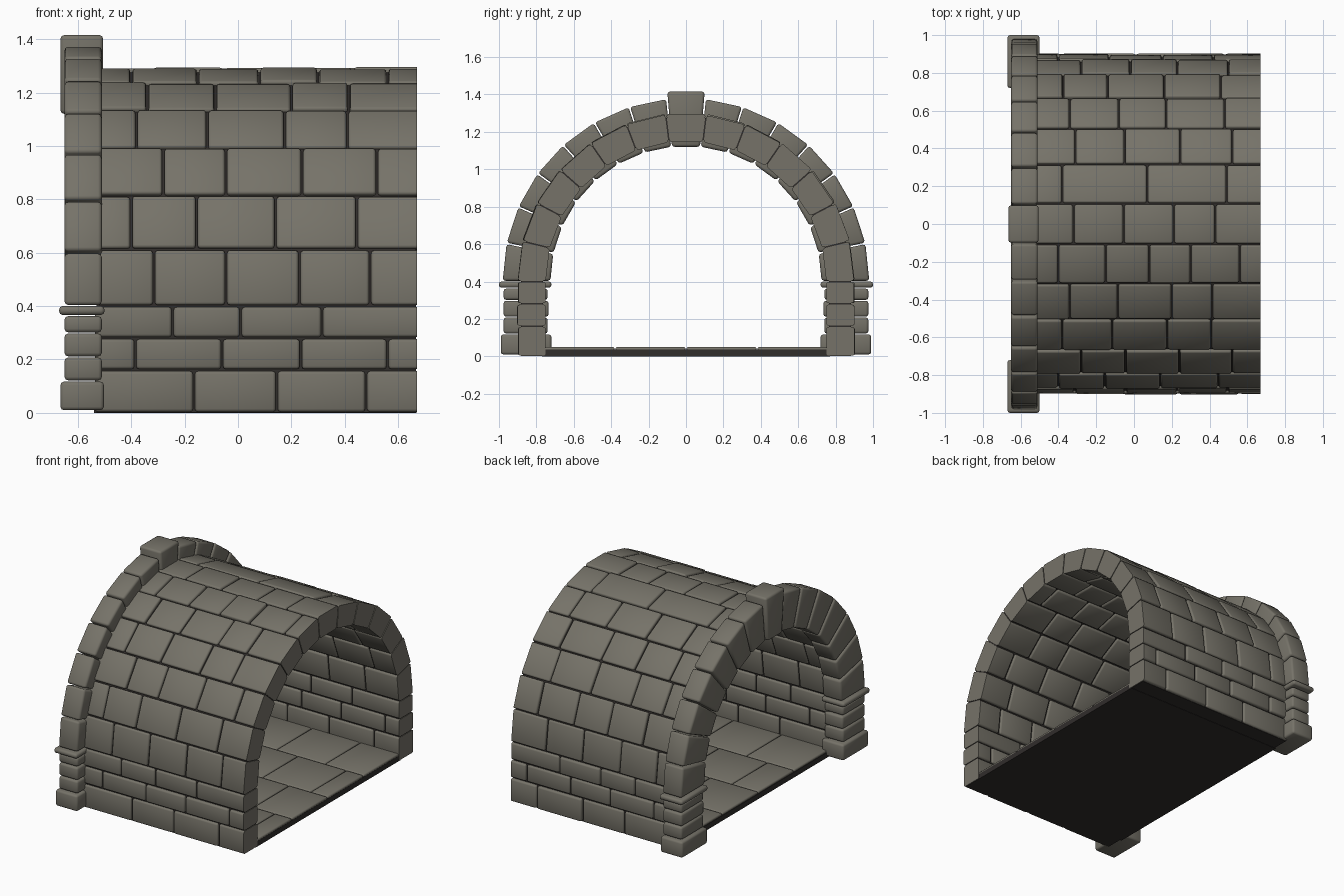
import bpy, bmesh, random
from math import sin, cos, radians

if "Cube" in bpy.data.objects:
    bpy.data.objects.remove(bpy.data.objects["Cube"])
random.seed(4)

SPRING = 0.4               # height where the arch starts
START, END = -0.54, 0.67   # tunnel length along x
INNER, OUTER = 0.75, 0.9   # tunnel wall radii


def material(name, rgb):
    m = bpy.data.materials.new(name)
    m.use_nodes = True
    m.diffuse_color = (*rgb, 1)
    bsdf = next(n for n in m.node_tree.nodes if n.type == "BSDF_PRINCIPLED")
    bsdf.inputs["Base Color"].default_value = (*rgb, 1)
    bsdf.inputs["Roughness"].default_value = 0.8
    return m


STONE = material("grey stone", (0.18, 0.17, 0.14))
MORTAR = material("dark mortar", (0.03, 0.026, 0.024))


def polar(r, deg):
    """Point on the arch; zero degrees is the front spring line."""
    a = radians(deg)
    return (-r * cos(a), SPRING + r * sin(a))


def arc_quad(r0, r1, a0, a1, gap):
    """Wedge cross-section between two radii and two angles."""
    g = gap * 57.3
    return [polar(r0, a0 + g / r0), polar(r1, a0 + g / r1),
            polar(r1, a1 - g / r1), polar(r0, a1 - g / r0)]


def rect(y0, y1, z0, z1):
    return [(y0, z0), (y1, z0), (y1, z1), (y0, z1)]


def prism(bm, outline, x0, x1, bevel=0.0, open_end=False):
    """Extrude a y-z outline along x, with rounded edges."""
    part = bmesh.new()
    a = [part.verts.new((x0, y, z)) for y, z in outline]
    b = [part.verts.new((x1, y, z)) for y, z in outline]
    n = len(outline)
    part.faces.new(a)
    part.faces.new(b[::-1])
    for i in range(n):
        j = (i + 1) % n
        part.faces.new((a[i], b[i], b[j], a[j]))
    bmesh.ops.recalc_face_normals(part, faces=part.faces)
    if bevel:
        edges = [e for e in part.edges
                 if not (open_end and all(v.co.x > x1 - 1e-5 for v in e.verts))]
        bmesh.ops.bevel(part, geom=edges, offset=bevel, segments=2,
                        profile=0.5, affect="EDGES", clamp_overlap=True)
    for e in part.edges:
        e.smooth = bool(bevel) and e.calc_face_angle(3) < radians(60)
    for f in part.faces:
        f.smooth = bool(bevel)
    temp = bpy.data.meshes.new("temp")
    part.to_mesh(temp)
    part.free()
    bm.from_mesh(temp)
    bpy.data.meshes.remove(temp)


def finish(bm, name, mat):
    me = bpy.data.meshes.new(name)
    bm.to_mesh(me)
    bm.free()
    me.materials.append(mat)
    ob = bpy.data.objects.new(name, me)
    bpy.context.collection.objects.link(ob)
    return ob


def course(bm, joints, make_outline):
    """Lay one row of bricks along the tunnel, split at the joints."""
    stops = [START] + joints + [END]
    for x0, x1 in zip(stops, stops[1:]):
        last = x1 == END
        prism(bm, make_outline(random.uniform(-0.005, 0.003)),
              x0 + 0.004, x1 if last else x1 - 0.004, 0.011, last)


# Straight wall courses below the spring line, mirrored front to back
LEG_LEVELS = [0.0, 0.16, 0.28, SPRING]
LEG_JOINTS = [[-.165, .145, .48], [-.385, -.06, .235, .56], [-.245, .01, .315]]
bm = bmesh.new()
for side in (-1, 1):
    for z0, z1, joints in zip(LEG_LEVELS, LEG_LEVELS[1:], LEG_JOINTS):
        course(bm, joints, lambda d: rect(side * INNER, side * (OUTER + d),
                                          z0 + 0.004, z1 - 0.004))
finish(bm, "wall_bricks", STONE)

# Vault courses, from the front spring line over to the back one
VAULT_JOINTS = [
    [-.315, -.045, .23, .495], [-.4, -.155, .14, .445], [-.28, -.045, .24, .52],
    [-.38, -.115, .175, .41], [-.34, -.085, .2, .415], [-.4, -.15, .08, .3, .56],
    [-.32, -.055, .21, .43], [-.38, .07, .49], [-.31, -.05, .245, .52],
    [-.34, -.08, .17, .48], [-.375, -.14, .16, .46], [-.28, -.02, .23, .5],
    [-.4, -.13, .15, .42]]
STEP = 180 / len(VAULT_JOINTS)
bm = bmesh.new()
for i, joints in enumerate(VAULT_JOINTS):
    course(bm, joints, lambda d: arc_quad(INNER, OUTER + d, i * STEP,
                                          (i + 1) * STEP, 0.004))
finish(bm, "vault_bricks", STONE)

# Mortar core inside the wall
bm = bmesh.new()
IN, OUT = INNER + 0.014, OUTER - 0.018
for i in range(len(VAULT_JOINTS)):
    prism(bm, arc_quad(IN, OUT, i * STEP, (i + 1) * STEP, 0), START + 0.01, END - 0.004)
for side in (-1, 1):
    prism(bm, rect(side * IN, side * OUT, 0.002, SPRING), START + 0.01, END - 0.004)
finish(bm, "mortar_core", MORTAR)

# Floor base and staggered paving slabs
bm = bmesh.new()
prism(bm, rect(-0.77, 0.77, 0, 0.036), START, END - 0.002)
finish(bm, "floor_base", MORTAR)

bm = bmesh.new()
LANE = 0.38
for lane in range(4):
    y0 = (lane - 2) * LANE
    stops = [START] + [START + (0.2 if lane % 2 else 0.36) + k * 0.36
                       for k in range(3)] + [END]
    for x0, x1 in zip(stops, stops[1:]):
        prism(bm, rect(y0 + 0.003, y0 + LANE - 0.003, 0.012, 0.05),
              x0 + 0.003, x1 - 0.003, 0.008)
finish(bm, "floor_slabs", STONE)

# Portal arch stones, leaving the crown for the keystone
bm = bmesh.new()
WEDGE = 12
for i in range(15):
    if i != 7:
        prism(bm, arc_quad(0.725, 0.98, i * WEDGE, (i + 1) * WEDGE, 0.004),
              -0.65, -0.51, 0.014)
finish(bm, "portal_arch", STONE)

bm = bmesh.new()
prism(bm, [(-0.075, 1.12), (0.075, 1.12), (0.1, 1.415), (-0.1, 1.415)],
      -0.665, -0.505, 0.014)
finish(bm, "keystone", STONE)

# Portal piers: base, three blocks and a thin ledge (y0, y1, z0, z1, x grow)
PIER = [(0.72, 0.99, 0.01, 0.117, 0.015), (0.74, 0.975, 0.122, 0.207, 0),
        (0.735, 0.975, 0.212, 0.297, 0), (0.74, 0.975, 0.302, 0.362, 0),
        (0.72, 1.0, 0.367, 0.4, 0.02)]
bm = bmesh.new()
for side in (-1, 1):
    for y0, y1, z0, z1, grow in PIER:
        prism(bm, rect(side * y0, side * y1, z0, z1),
              -0.65 - grow, -0.51 + grow / 2, 0.013)
finish(bm, "portal_piers", STONE)
